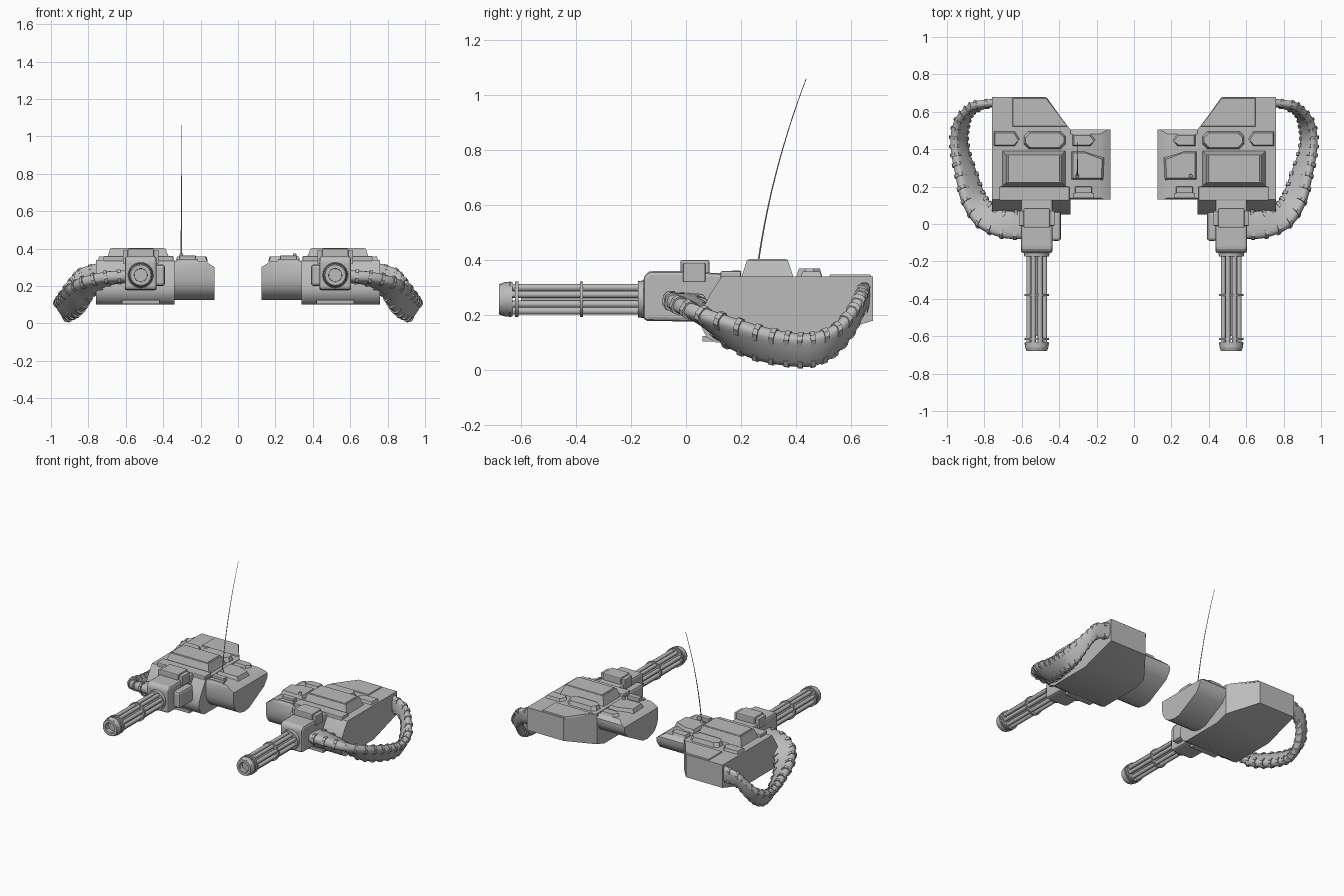
import bpy, bmesh, math
from mathutils import Vector

cube = bpy.data.objects.get("Cube")
if cube:
    bpy.data.objects.remove(cube, do_unlink=True)

grey = bpy.data.materials.new("plain_grey")
grey.use_nodes = True
grey.diffuse_color = (0.5, 0.5, 0.5, 1)
grey.node_tree.nodes["Principled BSDF"].inputs["Base Color"].default_value = (0.5, 0.5, 0.5, 1)


def finish(name, bm, smooth=None, mirror=True, bevel=0):
    """Turn a bmesh into a named object, mirrored to the other pod."""
    bmesh.ops.recalc_face_normals(bm, faces=bm.faces)
    mesh = bpy.data.meshes.new(name)
    bm.to_mesh(mesh)
    bm.free()
    mesh.materials.append(grey)
    ob = bpy.data.objects.new(name, mesh)
    bpy.context.collection.objects.link(ob)
    if bevel:
        mod = ob.modifiers.new("Bevel", 'BEVEL')
        mod.width, mod.segments, mod.limit_method = bevel, 2, 'ANGLE'
    if mirror:
        mod = ob.modifiers.new("Mirror", 'MIRROR')
        mod.use_mirror_merge = False
    if smooth:
        bpy.ops.object.select_all(action='DESELECT')
        ob.select_set(True)
        bpy.context.view_layer.objects.active = ob
        bpy.ops.object.shade_smooth_by_angle(angle=math.radians(smooth))
    return ob


def loft(bm, rings, caps=True):
    """Skin a list of closed rings of points."""
    rows = [[bm.verts.new(p) for p in ring] for ring in rings]
    n = len(rows[0])
    for a, b in zip(rows, rows[1:]):
        for i in range(n):
            bm.faces.new((a[i], a[(i + 1) % n], b[(i + 1) % n], b[i]))
    if caps:
        bm.faces.new(rows[0])
        bm.faces.new(rows[-1])


def side_prism(profile, x0, x1):
    bm = bmesh.new()
    loft(bm, [[(x, y, z) for y, z in profile] for x in (x0, x1)])
    return bm


def cut(bm, point, normal):
    """Slice away everything on the normal side and close the cut."""
    geom = bm.verts[:] + bm.edges[:] + bm.faces[:]
    bmesh.ops.bisect_plane(bm, geom=geom, plane_co=point, plane_no=normal, clear_outer=True)
    bmesh.ops.holes_fill(bm, edges=[e for e in bm.edges if e.is_boundary])


def plate(name, outline, z0, z1, inset=0.01):
    """Raised panel with sloping sides."""
    mid = sum((Vector(p) for p in outline), Vector((0, 0))) / len(outline)
    top = []
    for p in outline:
        d = Vector(p) - mid
        top.append((p[0] - math.copysign(inset, d.x), p[1] - math.copysign(inset, d.y), z1))
    bm = bmesh.new()
    loft(bm, [[(x, y, z0) for x, y in outline], top])
    return finish(name, bm)


def rect(x0, x1, y0, y1):
    return [(x0, y0), (x1, y0), (x1, y1), (x0, y1)]


def octagon(x0, x1, y0, y1, c):
    return [(x0 + c, y0), (x1 - c, y0), (x1, y0 + c), (x1, y1 - c),
            (x1 - c, y1), (x0 + c, y1), (x0, y1 - c), (x0, y0 + c)]


def box(name, x0, x1, y0, y1, z0, z1, bevel=0):
    bm = side_prism([(y0, z0), (y1, z0), (y1, z1), (y0, z1)], x0, x1)
    return finish(name, bm, bevel=bevel)


def turned(bm, x, z, profile, sides=24, caps=True):
    """Revolve (y, radius) pairs around an axis along y."""
    loft(bm, [[(x + r * math.cos(2 * math.pi * i / sides), y, z + r * math.sin(2 * math.pi * i / sides))
               for i in range(sides)] for y, r in profile], caps)


# Main armoured body
body = side_prism([(.13, .34), (.09, .28), (.05, .2), (.055, .16), (.075, .12), (.11, .1),
                   (.42, .1), (.68, .18), (.68, .34)], .34, .76)
cut(body, (.34, .505, 0), (-.175, .135, 0))
finish("body", body, smooth=35)

# Inner side pod with rounded belly
pod = side_prism([(.13, .32), (.13, .23), (.14, .19), (.165, .155), (.2, .135), (.25, .125), (.3, .13),
                  (.47, .22), (.505, .27), (.505, .31), (.48, .335), (.14, .335)], .125, .36)
cut(pod, (.125, 0, .3), (-.035, 0, .055))
finish("side_pod", pod, smooth=35)

# Raised panels on the roof
plate("roof_hatch", rect(.365, .705, .2, .392), .335, .4, .022)
plate("roof_hatch_lid", rect(.395, .675, .225, .368), .398, .404, .003)
plate("rear_panel", [(.355, .52), (.65, .52), (.65, .675), (.465, .675)], .335, .347, .004)
plate("centre_pod_panel", octagon(.365, .59, .4, .497, .025), .335, .369)
plate("outer_panel", [(.635, .415), (.75, .415), (.75, .495), (.635, .495), (.61, .455)], .335, .358, .008)
plate("inner_panel", [(.23, .415), (.33, .415), (.33, .482), (.23, .482), (.205, .45)], .33, .352, .008)
plate("pod_roof", [(.165, .235), (.335, .235), (.335, .39), (.27, .39), (.16, .355)], .33, .358, .01)
box("pod_vent", .225, .315, .165, .2, .32, .362, .004)
box("pod_vent_base", .215, .325, .14, .165, .32, .345)
box("front_deck", .345, .72, .125, .2, .33, .36, .006)
box("chin_slot", .42, .62, .06, .12, .105, .125)

# Gun mount
GX, GZ = .52, .258
housing = side_prism([(-.155, .18), (.1, .175), (.17, .2), (.17, .35), (-.02, .36), (-.135, .36), (-.155, .34)],
                     .435, .605)
finish("gun_housing", housing, bevel=.018)
box("sight_block", .45, .59, -.02, .085, .33, .4, .006)
box("sight_cheek_inner", .425, .46, -.01, .07, .32, .39, .004)
box("sight_cheek_outer", .58, .615, -.01, .07, .32, .39, .004)
box("inner_feed_box", .39, .445, -.09, .065, .2, .315, .015)
bm = bmesh.new()
turned(bm, GX, GZ, [(-.175, .066), (-.12, .072)])
finish("barrel_socket", bm, smooth=35)

# Rotary barrels, clamps and muzzle
bm = bmesh.new()
for i in range(8):
    a = 2 * math.pi * (i + .5) / 8
    turned(bm, GX + .046 * math.cos(a), GZ + .046 * math.sin(a), [(-.672, .0135), (-.14, .0135)], 10)
finish("barrels", bm, smooth=40)
bm = bmesh.new()
turned(bm, GX, GZ, [(-.6, .034), (-.14, .034)], 16)
finish("barrel_core", bm, smooth=40)
bm = bmesh.new()
for y, half in ((-.38, .005), (-.615, .006), (-.64, .004)):
    turned(bm, GX, GZ, [(y - half, .065), (y + half, .065)])
finish("barrel_clamps", bm, smooth=40)
bm = bmesh.new()
turned(bm, GX, GZ, [(-.66, .062), (-.68, .055), (-.68, .036), (-.63, .034), (-.63, .062), (-.66, .062)], 16, False)
finish("muzzle_ring", bm, smooth=40)

# Ammunition chute: centre, then half-width vector toward its outer edge
keys = [((.58, -.005, .25), (0, -.075, .005)), ((.7, .0, .24), (.01, -.072, .012)),
        ((.8, .05, .2), (.04, -.058, .03)), ((.86, .14, .145), (.055, -.02, .05)),
        ((.895, .26, .1), (.05, 0, .055)), ((.925, .37, .077), (.04, 0, .055)),
        ((.935, .46, .075), (.035, 0, .055)), ((.92, .54, .11), (.03, .01, .055)),
        ((.885, .6, .18), (.015, .01, .055)), ((.84, .63, .24), (.01, .01, .05)),
        ((.74, .65, .27), (0, 0, .055))]
keys = [(Vector(c), Vector(w)) for c, w in keys]


def spline(t, k):
    """Catmull-Rom through the chute keys."""
    i = min(int(t), len(keys) - 2)
    f = t - i
    p = [keys[max(0, min(len(keys) - 1, j))][k] for j in range(i - 1, i + 3)]
    return .5 * (2 * p[1] + (p[2] - p[0]) * f + (2 * p[0] - 5 * p[1] + 4 * p[2] - p[3]) * f ** 2
                 + (3 * p[1] - p[0] - 3 * p[2] + p[3]) * f ** 3)


def frame(t):
    c, w = spline(t, 0), spline(t, 1)
    end = len(keys) - 1
    along = (spline(min(t + .05, end), 0) - spline(max(t - .05, 0), 0)).normalized()
    n = along.cross(w).normalized() * (.033 - .0012 * t)
    return c, w, n, along


bm = bmesh.new()
rings = []
for s in range(61):
    c, w, n, along = frame(s / 6)
    ring = []
    for i in range(16):
        a = 2 * math.pi * i / 16
        u, v = math.cos(a), math.sin(a)
        ring.append(c + w * math.copysign(abs(u) ** .6, u) + n * math.copysign(abs(v) ** .6, v))
    rings.append(ring)
loft(bm, rings)
finish("ammo_chute", bm, smooth=50)

# Clips gripping both edges of the chute
bm = bmesh.new()
for s in range(19):
    c, w, n, along = frame(.5 + s * .5)
    for side in (-1, 1):
        loft(bm, [[c + w * side * u + n * v + along * d
                   for u, v in ((.5, -1.1), (.88, -1.05), (1.07, -.5), (1.07, .5), (.88, 1.05), (.5, 1.1))]
                  for d in (-.009, .009)])
finish("chute_clips", bm)

# Aerial sockets on both pods, one whip aerial on the right
bm = bmesh.new()
bmesh.ops.create_cone(bm, cap_ends=True, segments=12, radius1=.012, radius2=.008, depth=.03)
bmesh.ops.translate(bm, verts=bm.verts, vec=(.303, .257, .36))
finish("aerial_sockets", bm, smooth=40)
bm = bmesh.new()
rings = []
for i in range(13):
    t = i / 12
    y, z, r = .257 + .09 * t + .09 * t * t, .35 + .71 * t, .0035 - .002 * t
    rings.append([(-.303 + r * math.cos(a * math.pi / 3), y + r * math.sin(a * math.pi / 3), z) for a in range(6)])
loft(bm, rings)
finish("whip_aerial", bm, smooth=60, mirror=False)
